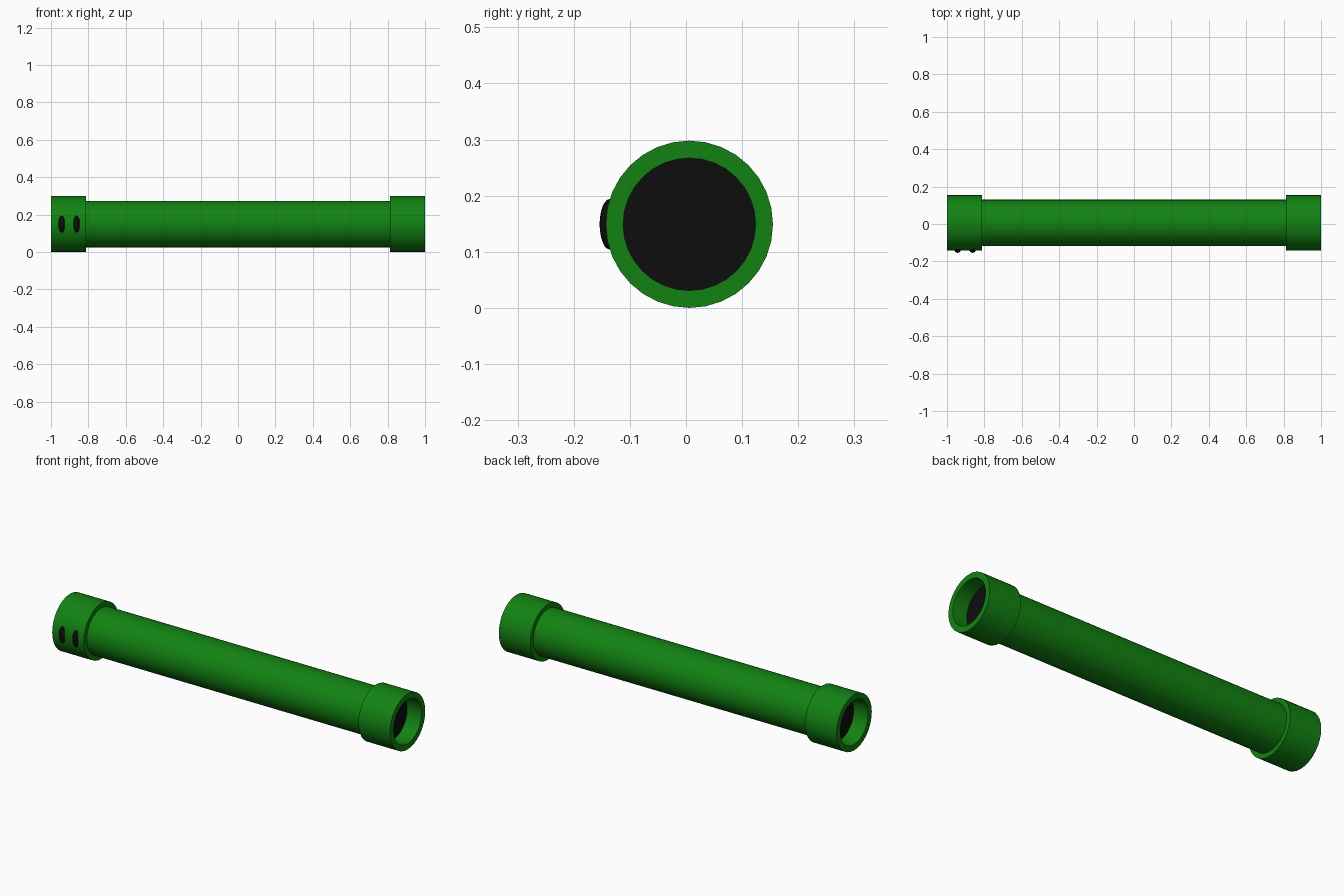
import bpy, bmesh, math
from mathutils import Matrix

if "Cube" in bpy.data.objects:
    bpy.data.objects.remove(bpy.data.objects["Cube"])

SEGMENTS = 32
CY, CZ = 0.006, 0.149      # axis of the pipe
R_COLLAR, R_BORE, R_TUBE = 0.149, 0.118, 0.124
COLLAR_LEN, RECESS = 0.187, 0.085


def material(name, rgb):
    m = bpy.data.materials.new(name)
    m.diffuse_color = (*rgb, 1)
    m.use_nodes = True
    m.node_tree.nodes["Principled BSDF"].inputs["Base Color"].default_value = m.diffuse_color
    return m


green = material("pipe green", (0.006, 0.225, 0.006))
black = material("black", (0.004, 0.004, 0.004))


def finish(bm, name, mat):
    bmesh.ops.recalc_face_normals(bm, faces=bm.faces)
    mesh = bpy.data.meshes.new(name)
    bm.to_mesh(mesh)
    bm.free()
    mesh.materials.append(mat)
    ob = bpy.data.objects.new(name, mesh)
    bpy.context.collection.objects.link(ob)
    bpy.ops.object.select_all(action='DESELECT')
    ob.select_set(True)
    bpy.context.view_layer.objects.active = ob
    bpy.ops.object.shade_smooth_by_angle(angle=math.radians(35))
    return ob


def lathe(name, profile, mat, closed=False):
    """Revolve (x, radius) points around the pipe axis."""
    bm = bmesh.new()
    rings = []
    for x, r in profile:
        angles = [2 * math.pi * i / SEGMENTS for i in range(SEGMENTS)]
        rings.append([bm.verts.new((x, CY + r * math.sin(a), CZ + r * math.cos(a)))
                      for a in angles])
    pairs = list(zip(rings, rings[1:]))
    if closed:
        pairs.append((rings[-1], rings[0]))
    for a, b in pairs:
        for i in range(SEGMENTS):
            j = (i + 1) % SEGMENTS
            bm.faces.new((a[i], a[j], b[j], b[i]))
    if not closed:
        bm.faces.new(rings[0])
        bm.faces.new(rings[-1])
    return finish(bm, name, mat)


# Long middle tube, ending inside the collars
end = 1 - RECESS - 0.005
lathe("tube", [(-end, R_TUBE), (end, R_TUBE)], green)

# Hollow collar and dark opening at each end
for side, s in (("left", -1), ("right", 1)):
    inner = s * (1 - COLLAR_LEN)
    lathe(side + "_collar", [(s, R_BORE), (s, R_COLLAR),
                             (inner, R_COLLAR), (inner, R_BORE)], green, closed=True)
    floor = s * (1 - RECESS)
    lathe(side + "_opening", [(floor, R_BORE), (floor - s * 0.008, R_BORE)], black)

# Two oval eyes on the front of the left collar
for name, x in (("outer_eye", -0.943), ("inner_eye", -0.863)):
    bm = bmesh.new()
    place = Matrix.Translation((x, -0.136, 0.149)) @ Matrix.Diagonal((0.018, 0.018, 0.045, 1))
    bmesh.ops.create_uvsphere(bm, u_segments=24, v_segments=12, radius=1, matrix=place)
    finish(bm, name, black)
